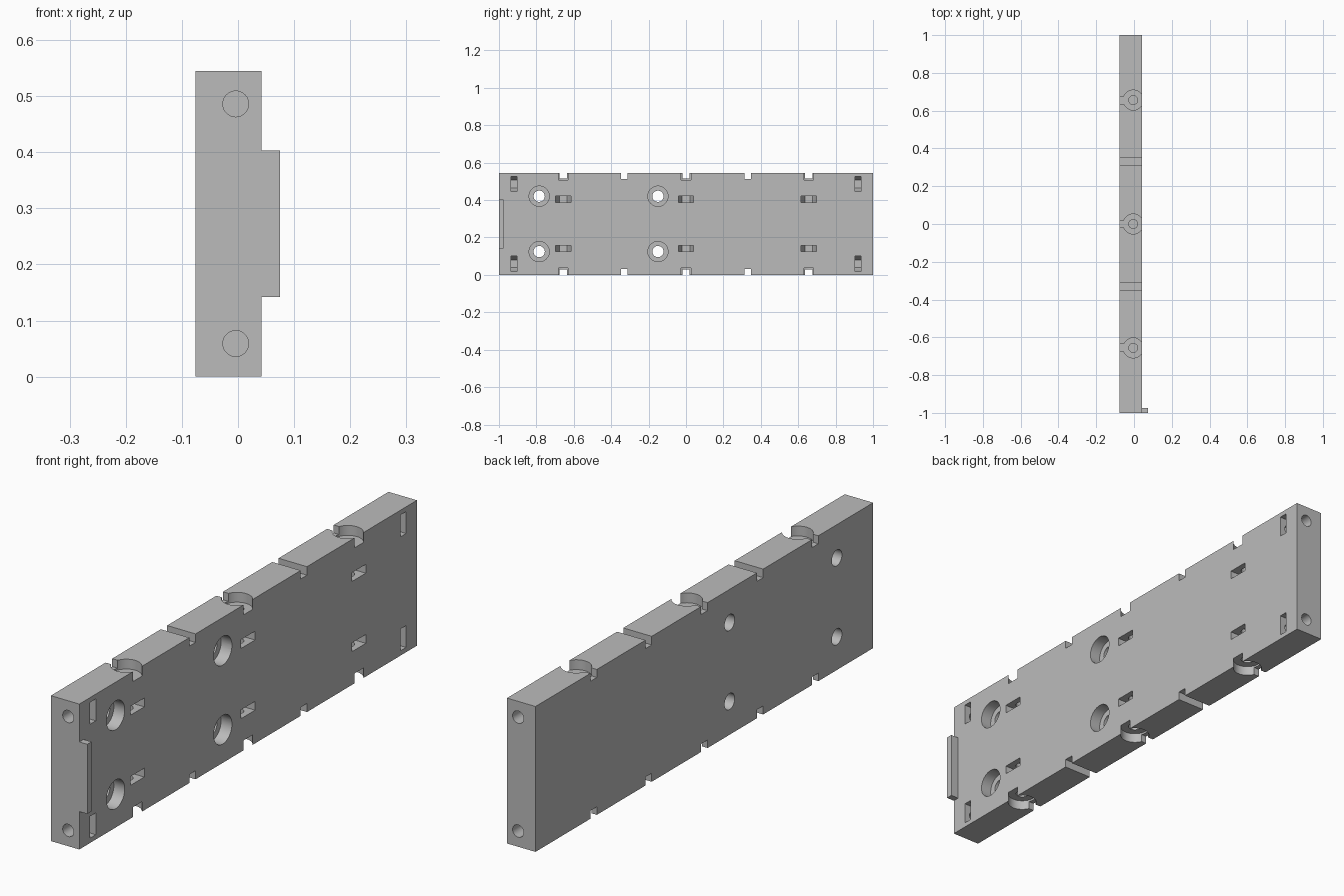
import bpy, bmesh, math
from mathutils import Matrix, Vector

if "Cube" in bpy.data.objects:
    bpy.data.objects.remove(bpy.data.objects["Cube"])

H = 0.545                     # plate height
X0, X1 = -0.076, 0.042        # plate back and front faces
CX = -0.004                   # centre line of the edge screws
MID = H / 2

grey = bpy.data.materials.new("plain grey")
grey.diffuse_color = (0.5, 0.5, 0.5, 1)
grey.use_nodes = True
grey.node_tree.nodes["Principled BSDF"].inputs["Base Color"].default_value = grey.diffuse_color


def make(name, bm):
    bmesh.ops.recalc_face_normals(bm, faces=bm.faces[:])
    me = bpy.data.meshes.new(name)
    bm.to_mesh(me)
    bm.free()
    me.materials.append(grey)
    ob = bpy.data.objects.new(name, me)
    bpy.context.collection.objects.link(ob)
    return ob


def box(name, lo, hi):
    lo, hi = Vector(lo), Vector(hi)
    bm = bmesh.new()
    bmesh.ops.create_cube(bm, size=1, matrix=Matrix.Translation((lo + hi) / 2)
                          @ Matrix.Diagonal((*(hi - lo), 1)))
    return make(name, bm)


def cylinder(name, a, b, r):
    a, b = Vector(a), Vector(b)
    turn = Vector((0, 0, 1)).rotation_difference(b - a).to_matrix().to_4x4()
    bm = bmesh.new()
    bmesh.ops.create_cone(bm, cap_ends=True, segments=40, radius1=r, radius2=r,
                          depth=(b - a).length,
                          matrix=Matrix.Translation((a + b) / 2) @ turn)
    return make(name, bm)


def nut_slot(name, y, z, upright):
    """Slot with a half-hexagon end, open on the front face."""
    profile = [(-.041, .08), (-.041, CX), (-.0205, CX - .036),
               (.0205, CX - .036), (.041, CX), (.041, .08)]
    t = 0.0165
    bm = bmesh.new()
    vs = [bm.verts.new((x, y - t, z + u) if upright else (x, y + u, z - t))
          for u, x in profile]
    face = bm.faces.new(vs)
    ext = bmesh.ops.extrude_face_region(bm, geom=[face])["geom"]
    step = (0, 2 * t, 0) if upright else (0, 0, 2 * t)
    bmesh.ops.translate(bm, vec=step,
                        verts=[v for v in ext if isinstance(v, bmesh.types.BMVert)])
    return make(name, bm)


plate = box("mounting_plate", (X0, -1, 0), (X1, 1, H))
end_tab = box("end_tab", (X1, -1, 0.142), (0.075, -0.975, 0.403))

cutters = []
for s in (-1, 1):
    edge = MID + s * MID                       # bottom or top edge

    def z_at(depth):
        return edge - s * depth

    def edge_slot(name, y, half, x_end, depth):
        za, zb = sorted((z_at(-.05), z_at(depth)))
        cutters.append(box(name, (-0.2, y - half, za), (x_end, y + half, zb)))

    # plain grooves across the edge
    for y in (-0.33, 0.33):
        edge_slot("groove", y, 0.0185, 0.2, 0.032)

    # screw head recesses with side slot, screw hole and nut slot
    for y in (-0.656, 0, 0.656):
        cutters.append(cylinder("head_recess", (CX, y, z_at(-.05)),
                                (CX, y, z_at(.037)), 0.053))
        edge_slot("recess_slot", y, 0.0195, CX, 0.03)
        cutters.append(cylinder("edge_screw_hole", (CX, y, z_at(.02)),
                                (CX, y, z_at(.18)), 0.0235))
        cutters.append(nut_slot("edge_nut_slot", y, z_at(.141), False))

    # screw holes in both ends with upright nut slots
    z = MID + s * 0.2135
    for e in (-1, 1):
        cutters.append(cylinder("end_screw_hole", (CX, e * 1.05, z),
                                (CX, e * 0.88, z), 0.023))
        cutters.append(nut_slot("end_nut_slot", e * 0.919, z, True))

    # counterbored holes through the plate
    for y in (-0.785, -0.15):
        z = MID + s * 0.148
        cutters.append(cylinder("through_hole", (-0.2, y, z), (0.2, y, z), 0.03))
        cutters.append(cylinder("counterbore", (X1 - 0.045, y, z), (0.2, y, z), 0.054))

# cut everything from the plate
bpy.context.view_layer.objects.active = plate
for c in cutters:
    mod = plate.modifiers.new("cut", 'BOOLEAN')
    mod.operation = 'DIFFERENCE'
    mod.solver = 'EXACT'
    mod.object = c
    bpy.ops.object.modifier_apply(modifier=mod.name)
    bpy.data.objects.remove(c, do_unlink=True)

# smooth round walls, keep sharp edges
bpy.ops.object.select_all(action='DESELECT')
plate.select_set(True)
bpy.ops.object.shade_smooth_by_angle(angle=math.radians(30))
